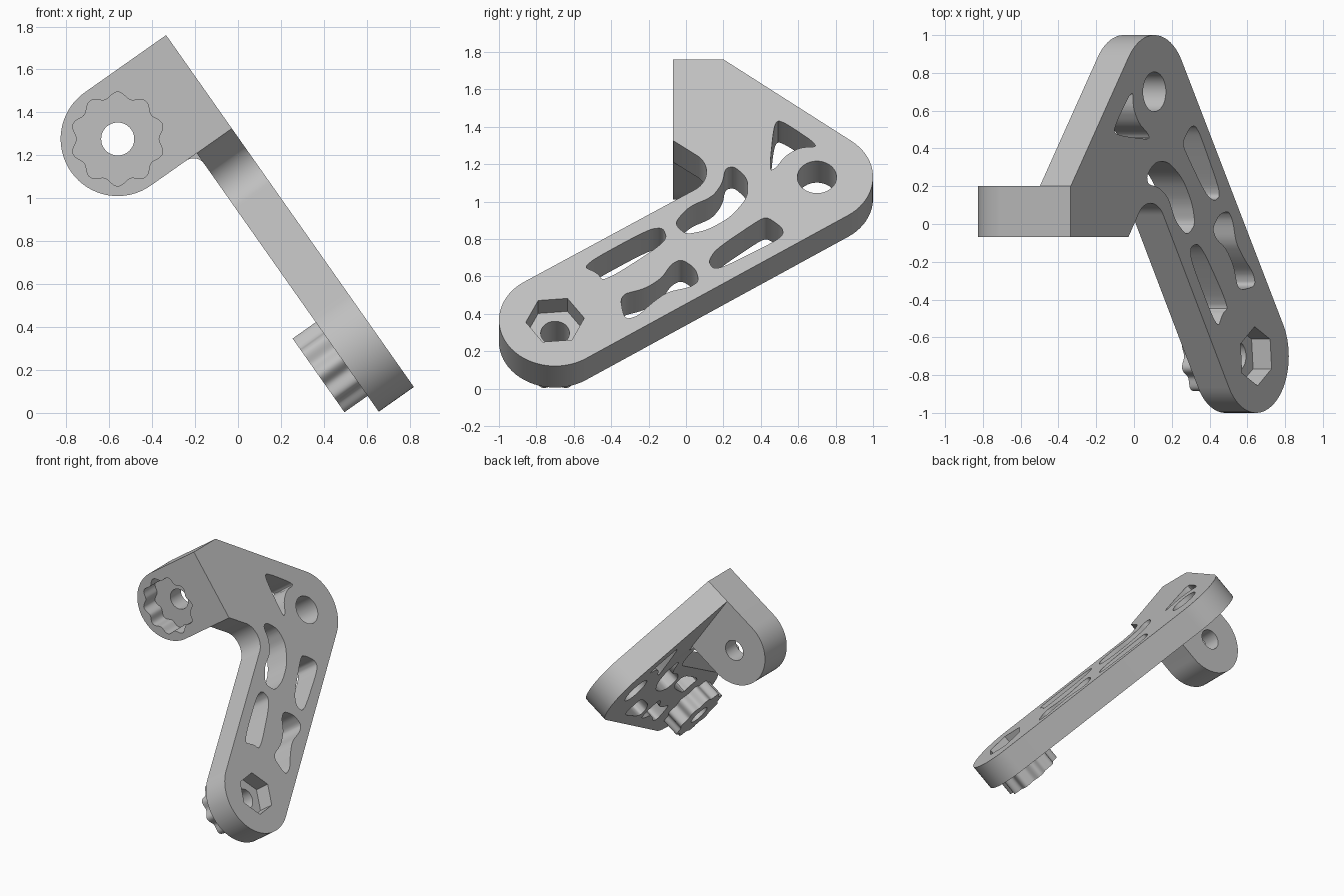
import bpy, bmesh, math
from math import cos, sin, pi, radians
from mathutils import Matrix, Vector

if "Cube" in bpy.data.objects:
    bpy.data.objects.remove(bpy.data.objects["Cube"])

# One grey material
grey = bpy.data.materials.new("light_grey")
grey.use_nodes = True
COLOUR = (0.53, 0.53, 0.53, 1)
grey.diffuse_color = COLOUR
grey.node_tree.nodes["Principled BSDF"].inputs["Base Color"].default_value = COLOUR

# Frames: the plate slopes down along ALONG; DEPTH points into its back
ALONG = Vector((0.576, 0, -0.818)).normalized()
SIDE = Vector((0, 1, 0))
DEPTH = SIDE.cross(ALONG)
CORNER = Vector((-0.335, 0, 1.76))


def frame(a, b, c, origin):
    m = Matrix((a, b, c)).transposed().to_4x4()
    m.translation = origin
    return m


PLATE = frame(SIDE, ALONG, DEPTH, CORNER)
HUB = frame(ALONG, DEPTH, SIDE, CORNER)


def prism(name, points, low, high, matrix):
    """Extrude a closed outline from low to high along the frame's third axis."""
    bm = bmesh.new()
    face = bm.faces.new([bm.verts.new((x, y, low)) for x, y in points])
    top = bmesh.ops.extrude_face_region(bm, geom=[face])["geom"]
    moved = [v for v in top if isinstance(v, bmesh.types.BMVert)]
    bmesh.ops.translate(bm, verts=moved, vec=(0, 0, high - low))
    bmesh.ops.transform(bm, matrix=matrix, verts=bm.verts)
    bmesh.ops.recalc_face_normals(bm, faces=bm.faces)
    mesh = bpy.data.meshes.new(name)
    bm.to_mesh(mesh)
    bm.free()
    mesh.materials.append(grey)
    obj = bpy.data.objects.new(name, mesh)
    bpy.context.collection.objects.link(obj)
    return obj


def arc(centre, r, start, end, n=20):
    angles = [radians(start + (end - start) * i / n) for i in range(n + 1)]
    return [(centre[0] + r * cos(a), centre[1] + r * sin(a)) for a in angles]


def circle(centre, r, n=48, turn=0):
    return arc(centre, r, turn, turn + 360, n)[:-1]


def lobed(centre, sign, n=160):
    pts = []
    for i in range(n):
        a = 2 * pi * i / n
        r = 0.205 + sign * 0.014 * cos(10 * a)
        pts.append((centre[0] + r * cos(a), centre[1] + r * sin(a)))
    return pts


def rounded(points, rounds=3, cut=0.2):
    """Round an outline by cutting its corners."""
    for _ in range(rounds):
        out = []
        for (ax, ay), (bx, by) in zip(points, points[1:] + points[:1]):
            out.append((ax + (bx - ax) * cut, ay + (by - ay) * cut))
            out.append((bx + (ax - bx) * cut, by + (ay - by) * cut))
        points = out
    return points


def combine(target, other, operation):
    mod = target.modifiers.new(operation.lower(), "BOOLEAN")
    mod.operation = operation
    mod.solver = "EXACT"
    mod.object = other
    bpy.context.view_layer.objects.active = target
    bpy.ops.object.modifier_apply(modifier=mod.name)
    bpy.data.objects.remove(other)


# Main plate: top corner, rounded elbow, rounded foot, inner fillet
ELBOW, FOOT, R = (0.7, 0.77), (-0.7, 1.705), 0.3
outline = [(-0.07, 0), (0.2, 0)]
outline += arc(ELBOW, R, -52.1, 56.3)
outline += arc(FOOT, R, 56.3, 236.3, 32)
outline += arc((-0.03, 0.735), 0.14, 56.3, -45)
outline += [(-0.07, 0.53)]
bracket = prism("bracket", outline, 0, 0.2, PLATE)

# Hub lug with a round end
HUB_CENTRE = (0.266, 0.463)
lug = [(0, 0), (0.532, 0)] + arc(HUB_CENTRE, 0.266, 0, 180, 32)
combine(bracket, prism("hub_lug", lug, -0.07, 0.2, HUB), "UNION")

# Fillet between the lug and the back of the plate
fillet = [(0.5, 0.17), (0.592, 0.17)] + arc((0.592, 0.26), 0.06, -90, -180, 8) + [(0.5, 0.26)]
combine(bracket, prism("lug_fillet", fillet, 0.03, 0.19, HUB), "UNION")

# Lobed boss behind the foot
combine(bracket, prism("lobed_boss", lobed(FOOT, 1), 0.15, 0.332, PLATE), "UNION")

# Lightening slots, as outlines in the plate (side, along)
slots = {
    "triangle": [(0.445, 0.73), (0.47, 0.43), (0.50, 0.39), (0.72, 0.57),
                 (0.61, 0.575), (0.53, 0.63), (0.48, 0.71)],
    "upper_inner": [(-0.05, 1.09), (-0.05, 1.05), (0.02, 0.96), (0.14, 0.9), (0.195, 0.81),
                    (0.21, 0.71), (0.26, 0.7), (0.33, 0.78), (0.33, 0.9), (0.24, 1.03),
                    (0.115, 1.115), (0, 1.145)],
    "lower_inner": [(-0.56, 1.35), (-0.2, 1.11), (-0.12, 1.10), (-0.1, 1.19),
                    (-0.44, 1.455), (-0.475, 1.395)],
    "lower_outer": [(-0.355, 1.54), (-0.22, 1.5), (-0.13, 1.43), (-0.08, 1.34), (-0.025, 1.305),
                    (0.05, 1.365), (0.07, 1.45), (0.02, 1.49), (-0.1, 1.52), (-0.185, 1.595),
                    (-0.26, 1.68), (-0.33, 1.7)],
    "upper_outer": [(0.12, 1.32), (0.16, 1.24), (0.39, 1.05), (0.435, 1.03), (0.515, 1.1),
                    (0.52, 1.145), (0.475, 1.19), (0.205, 1.355), (0.145, 1.37)],
}
for name, points in slots.items():
    combine(bracket, prism(name, rounded(points), -0.1, 0.3, PLATE), "DIFFERENCE")

# Elbow hole, hexagonal pocket and foot bore
combine(bracket, prism("elbow_hole", circle(ELBOW, 0.105), -0.1, 0.3, PLATE), "DIFFERENCE")
combine(bracket, prism("hex_pocket", circle(FOOT, 0.157, 6, -5), -0.1, 0.12, PLATE), "DIFFERENCE")
combine(bracket, prism("foot_bore", circle(FOOT, 0.077), -0.1, 0.5, PLATE), "DIFFERENCE")

# Lobed socket and bore in the hub
hub_point = HUB @ Vector((HUB_CENTRE[0], HUB_CENTRE[1], 0))
FRONT = frame(Vector((1, 0, 0)), Vector((0, 0, 1)), Vector((0, -1, 0)), hub_point)
combine(bracket, prism("socket", lobed((0, 0), -1), -0.07, 0.2, FRONT), "DIFFERENCE")
combine(bracket, prism("hub_bore", circle((0, 0), 0.077), -0.4, 0.4, FRONT), "DIFFERENCE")

# Smooth curves, sharp edges
bpy.ops.object.select_all(action="DESELECT")
bracket.select_set(True)
bpy.context.view_layer.objects.active = bracket
bpy.ops.object.shade_smooth_by_angle(angle=radians(30))
